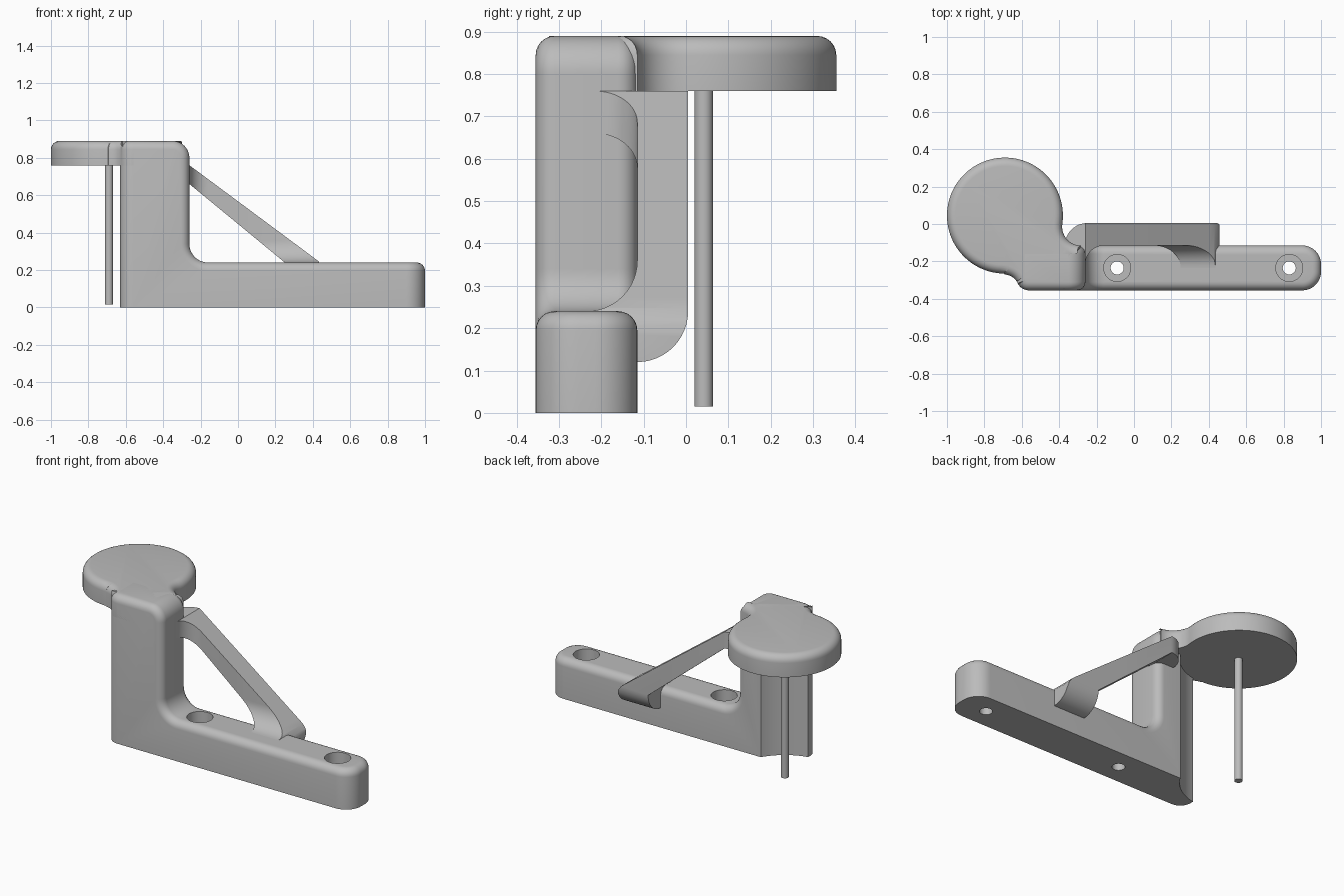
import bpy
import bmesh
from math import cos, sin, radians, pi

cube = bpy.data.objects.get("Cube")
if cube:
    bpy.data.objects.remove(cube, do_unlink=True)

grey = bpy.data.materials.new("plain_grey")
grey.use_nodes = True
grey.diffuse_color = (0.5, 0.5, 0.5, 1)
grey.node_tree.nodes["Principled BSDF"].inputs["Base Color"].default_value = (0.5, 0.5, 0.5, 1)


def arc(cx, cy, r, a, b, n=12):
    """Points along an arc from angle a to angle b, in degrees."""
    angles = [radians(a + (b - a) * i / n) for i in range(n + 1)]
    return [(cx + r * cos(t), cy + r * sin(t)) for t in angles]


def prism(name, pts, axis, lo, hi, shape=None):
    """Extrude a closed profile along an axis; shape edits the bmesh."""
    place = {"x": lambda p, d: (d, p[0], p[1]),
             "y": lambda p, d: (p[0], d, p[1]),
             "z": lambda p, d: (p[0], p[1], d)}[axis]
    bm = bmesh.new()
    rings = [[bm.verts.new(place(p, d)) for p in pts] for d in (lo, hi)]
    for ring in rings:
        bm.faces.new(ring)
    for i in range(len(pts)):
        j = (i + 1) % len(pts)
        bm.faces.new((rings[0][i], rings[0][j], rings[1][j], rings[1][i]))
    bmesh.ops.recalc_face_normals(bm, faces=bm.faces)
    if shape:
        shape(bm)
    mesh = bpy.data.meshes.new(name)
    bm.to_mesh(mesh)
    bm.free()
    mesh.materials.append(grey)
    obj = bpy.data.objects.new(name, mesh)
    bpy.context.collection.objects.link(obj)
    return obj


def cylinder(name, x, y, r, lo, hi, n=64):
    return prism(name, arc(x, y, r, 0, 360, n)[:-1], "z", lo, hi)


def boolean(obj, tool, operation):
    mod = obj.modifiers.new("cut", "BOOLEAN")
    mod.operation = operation
    mod.solver = "EXACT"
    mod.object = tool
    bpy.context.view_layer.objects.active = obj
    bpy.ops.object.modifier_apply(modifier=mod.name)
    bpy.data.objects.remove(tool, do_unlink=True)


def round_edges(bm, test, r, segments):
    bm.normal_update()
    edges = [e for e in bm.edges if test(e)]
    bmesh.ops.bevel(bm, geom=edges, offset=r, segments=segments,
                    profile=0.5, affect="EDGES", clamp_overlap=False)
    bm.normal_update()


def upright(e):
    a, b = e.verts
    return abs(a.co.x - b.co.x) < 1e-4 and abs(a.co.y - b.co.y) < 1e-4


HEAD = (-0.69, 0.045)
FRONT, BACK = -0.355, -0.115


def is_rim(e):
    """Edges between the front/back/end walls and the stepped top."""
    if len(e.link_faces) != 2 or max(v.co.z for v in e.verts) < 0.2:
        return False
    n1, n2 = [f.normal for f in e.link_faces]
    for a, b in ((n1, n2), (n2, n1)):
        if abs(a.y) > 0.999 and abs(b.y) < 0.01 and b.x > -0.9:
            return True
        if a.z > 0.99 and abs(b.z) < 0.01:
            return True
    return False


def shape_body(bm):
    round_edges(bm, lambda e: upright(e) and e.verts[0].co.x > 0.99, 0.1, 10)
    round_edges(bm, lambda e: upright(e) and e.verts[0].co.x < -0.62
                and e.verts[0].co.y < -0.3, 0.07, 8)
    round_edges(bm, is_rim, 0.045, 6)


# L-shaped body: foot bar and column in one piece
body_profile = ([(-0.63, 0), (1, 0), (1, 0.24)]
                + arc(-0.16, 0.34, 0.1, 270, 180)
                + arc(-0.35, 0.8, 0.09, 0, 90) + [(-0.63, 0.89)])
body = prism("body", body_profile, "y", FRONT, BACK, shape_body)

# Hollow in the column around the head axis
boolean(body, cylinder("column_cutter", *HEAD, 0.315, -0.1, 0.775, 96), "DIFFERENCE")

# Counterbored screw holes in the foot bar
for x in (-0.09, 0.83):
    boolean(body, cylinder("hole_cutter", x, -0.235, 0.035, -0.1, 0.4, 32), "DIFFERENCE")
    boolean(body, cylinder("bore_cutter", x, -0.235, 0.072, 0.1, 0.4, 48), "DIFFERENCE")

# Round head with a neck blending into the column
head_outline = (arc(*HEAD, 0.31, -8.4, 269, 72)
                + arc(-0.695, -0.35, 0.08, 88, 25, 8)
                + arc(-0.56, -0.285, 0.07, 205, 270, 8)
                + [(-0.36, FRONT)]
                + arc(-0.284, -0.015, 0.1, 270, 176, 12))
head = prism("head", head_outline, "z", 0.76, 0.89,
             lambda bm: round_edges(
                 bm, lambda e: all(v.co.z > 0.88 for v in e.verts), 0.045, 6))

# Thin pin hanging below the head
cylinder("pin", HEAD[0], HEAD[1] - 0.003, 0.022, 0.015, 0.78, 32)

# Diagonal brace, upper half: bends sideways into the column
upper = prism("brace_upper", [(0.05, 0.405), (-0.26, 0.66), (-0.4, 0.66),
                              (-0.4, 0.76), (-0.26, 0.76), (0.05, 0.53)],
              "y", -0.3, 0.1)
upper_plan = ([(0.1, 0.005)] + arc(-0.25, BACK, 0.12, 90, 180)
              + [(-0.37, -0.14), (-0.32, -0.215)]
              + arc(-0.16, -0.215, 0.1, 180, 90) + [(0.1, BACK)])
boolean(upper, prism("upper_cutter", upper_plan, "z", 0.2, 0.9), "INTERSECT")

# Diagonal brace, lower half: bends down and into the foot bar
lower = prism("brace_lower", [(0.05, 0.405), (0.25, 0.24), (0.25, 0.1),
                              (0.457, 0.1), (0.457, 0.19), (0.45, 0.22),
                              (0.43, 0.247), (0.4, 0.27), (0.05, 0.53)],
              "y", -0.3, 0.1)
lower_side = ([(0.005, 0.6)] + arc(BACK, 0.24, 0.12, 0, -90)
              + [(-0.2, 0.12), (-0.235, 0.2)]
              + arc(-0.235, 0.36, 0.12, 270, 360) + [(BACK, 0.6)])
boolean(lower, prism("lower_cutter", lower_side, "x", 0, 0.5), "INTERSECT")

# Smooth rounded surfaces, sharp corners
for obj in bpy.context.scene.objects:
    obj.select_set(obj.type == "MESH")
bpy.context.view_layer.objects.active = body
bpy.ops.object.shade_smooth_by_angle(angle=pi / 6)
